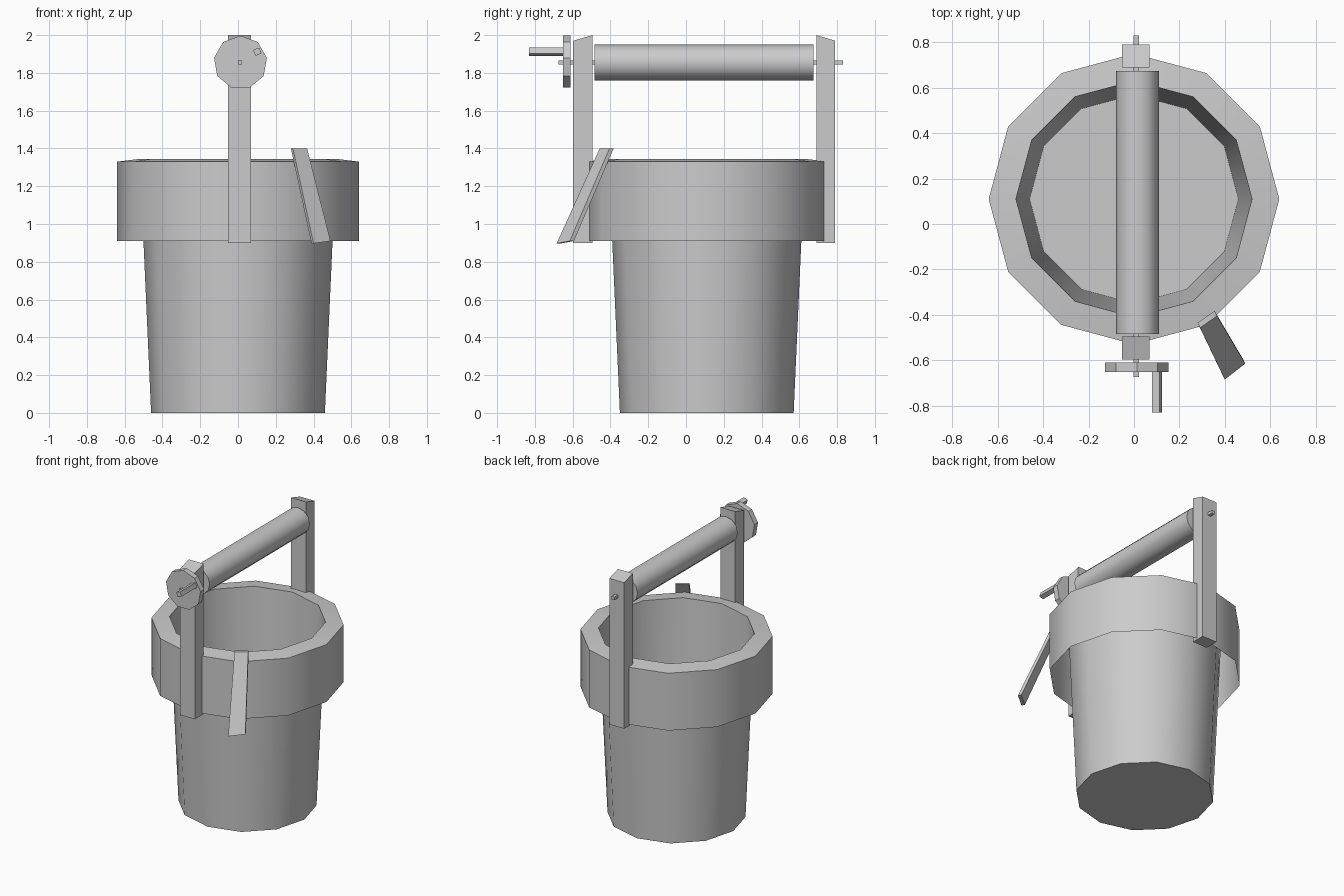
import bpy, bmesh, math
from mathutils import Matrix, Vector

cube = bpy.data.objects.get("Cube")
if cube:
    bpy.data.objects.remove(cube, do_unlink=True)

grey = bpy.data.materials.new("plain grey")
grey.use_nodes = True
grey.diffuse_color = (0.6, 0.6, 0.6, 1)
grey.node_tree.nodes["Principled BSDF"].inputs["Base Color"].default_value = (0.6, 0.6, 0.6, 1)

AXIS_X, AXIS_Z = 0.01, 1.855   # winding axle line
WELL_Y = 0.11                  # well centre


def finish(name, bm, smooth=False):
    mesh = bpy.data.meshes.new(name)
    bm.to_mesh(mesh)
    bm.free()
    mesh.materials.append(grey)
    ob = bpy.data.objects.new(name, mesh)
    bpy.context.collection.objects.link(ob)
    if smooth:
        bpy.ops.object.select_all(action='DESELECT')
        ob.select_set(True)
        bpy.context.view_layer.objects.active = ob
        bpy.ops.object.shade_smooth_by_angle(angle=math.radians(40))
    return ob


def hexahedron(name, corners):
    """Solid from two matching loops of four corners."""
    bm = bmesh.new()
    v = [bm.verts.new(c) for c in corners]
    bm.faces.new(v[:4])
    bm.faces.new(v[4:])
    for i in range(4):
        j = (i + 1) % 4
        bm.faces.new((v[i], v[j], v[j + 4], v[i + 4]))
    bmesh.ops.recalc_face_normals(bm, faces=bm.faces)
    return finish(name, bm)


def rod(name, x, z, y0, y1, radius, sides, turn=0, smooth=False):
    """Prism along y; at turn 0 a corner points straight up."""
    bm = bmesh.new()
    rings = []
    for y in (y0, y1):
        rings.append([bm.verts.new((x + radius * math.sin(a), y, z + radius * math.cos(a)))
                      for a in (math.tau * i / sides + math.radians(turn) for i in range(sides))])
    for ring in rings:
        bm.faces.new(ring)
    for i in range(sides):
        j = (i + 1) % sides
        bm.faces.new((rings[0][i], rings[0][j], rings[1][j], rings[1][i]))
    bmesh.ops.recalc_face_normals(bm, faces=bm.faces)
    return finish(name, bm, smooth)


# Well: collar skirt, sloped rim, tapered shaft
def lathe(name, profile, sides=12, floor=False):
    bm = bmesh.new()
    rings = [[bm.verts.new((r * math.cos(math.tau * i / sides),
                            WELL_Y + r * math.sin(math.tau * i / sides), z))
              for i in range(sides)] for r, z in profile]
    for a, b in zip(rings, rings[1:]):
        for i in range(sides):
            j = (i + 1) % sides
            bm.faces.new((a[i], a[j], b[j], b[i]))
    if floor:
        bm.faces.new(list(reversed(rings[0])))
    return finish(name, bm, True)


lathe("well_shaft", [(0.46, 0), (0.52, 1.345)], floor=True)
lathe("well_collar", [(0.64, 0.91), (0.64, 1.33), (0.52, 1.345)])

# Posts with tops sloping outward
for name, inner, outer in (("front_post", -0.495, -0.597), ("back_post", 0.69, 0.79)):
    loops = []
    for x in (AXIS_X - 0.062, AXIS_X + 0.058):
        loops += [(x, inner, 0.9), (x, outer, 0.9), (x, outer, 1.97), (x, inner, 2.0)]
    hexahedron(name, loops)

# Winding gear
rod("roller", AXIS_X + 0.005, AXIS_Z, -0.485, 0.675, 0.095, 12, smooth=True)
rod("axle", AXIS_X, AXIS_Z, -0.675, 0.83, 0.016, 4, turn=45)
rod("crank_wheel", AXIS_X + 0.003, AXIS_Z, -0.652, -0.611, 0.142, 9)
rod("crank_handle", 0.102, 1.912, -0.83, -0.65, 0.024, 4, turn=25)

# Plank leaning on the collar
thick = Vector((0.011, -0.022, 0))
front = [Vector(c) for c in ((0.291, -0.457, 1.4), (0.366, -0.405, 1.4),
                             (0.49, -0.615, 0.91), (0.4, -0.685, 0.897))]
hexahedron("leaning_plank", front + [c - thick for c in front])
